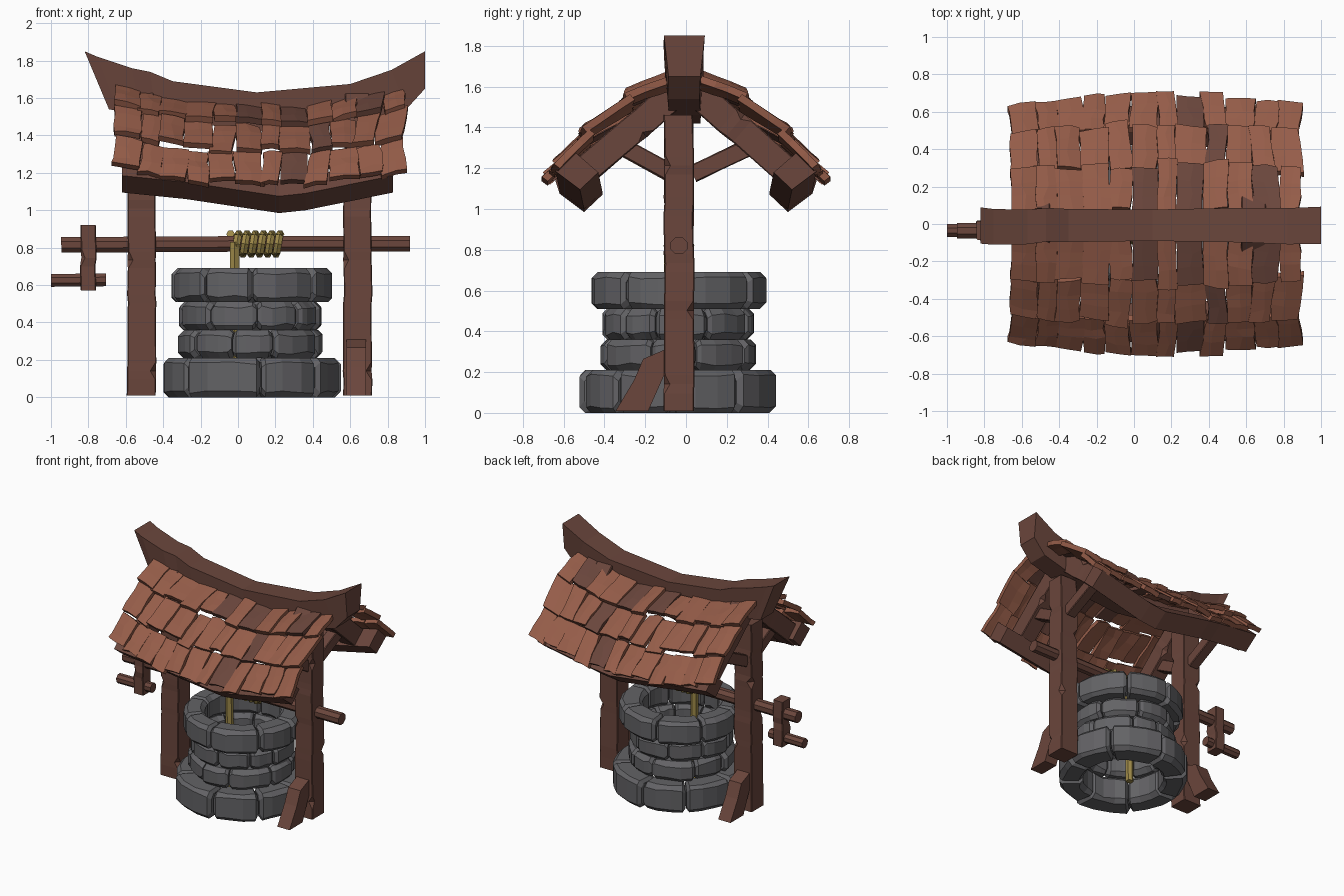
import bpy, bmesh, math, random
from mathutils import Vector as V

if "Cube" in bpy.data.objects:
    bpy.data.objects.remove(bpy.data.objects["Cube"])
random.seed(4)
J = lambda a: random.uniform(-a, a)


def material(name, rgb):
    m = bpy.data.materials.new(name)
    m.diffuse_color = (*rgb, 1)
    m.use_nodes = True
    m.node_tree.nodes["Principled BSDF"].inputs["Base Color"].default_value = m.diffuse_color
    return m


WOOD = material("brown wood", (0.145, 0.061, 0.045))
TILE = material("red brown shingle", (0.30, 0.108, 0.066))
STONE = material("grey stone", (0.125, 0.124, 0.132))
ROPE = material("straw rope", (0.34, 0.25, 0.065))


def loft(bm, rings, mat=0):
    """Skin a list of equal point rings and cap both ends."""
    rows = [[bm.verts.new(p) for p in r] for r in rings]
    n = len(rows[0])
    faces = [bm.faces.new(rows[0][::-1]), bm.faces.new(rows[-1])]
    for a, b in zip(rows, rows[1:]):
        for i in range(n):
            k = (i + 1) % n
            faces.append(bm.faces.new((a[i], a[k], b[k], b[i])))
    for f in faces:
        f.material_index = mat


def finish(name, bm, *mats):
    bmesh.ops.recalc_face_normals(bm, faces=bm.faces)
    me = bpy.data.meshes.new(name)
    bm.to_mesh(me)
    bm.free()
    for m in mats:
        me.materials.append(m)
    ob = bpy.data.objects.new(name, me)
    bpy.context.collection.objects.link(ob)
    return ob


def section(w, h, cuts):
    """Rectangle w x h with a separate chamfer for each corner."""
    pts = []
    for (sx, sy), c in zip(((-1, -1), (1, -1), (1, 1), (-1, 1)), cuts):
        a, b = (sx * (w / 2 - c), sy * h / 2), (sx * w / 2, sy * (h / 2 - c))
        pts += [a, b] if sx * sy < 0 else [b, a]
    return pts


def beam(name, p0, p1, w, h, side=(1, 0, 0), nicks=(), taper=1.0, c=0.005, wob=0.004):
    """Hewn timber; nicks are (fraction, corner, depth)."""
    p0, p1, u = V(p0), V(p1), V(side)
    d = p1 - p0
    v = d.normalized().cross(u)
    half = 0.045 / d.length
    stops = {0: None, 1: None}
    for t, k, dep in nicks:
        stops.update({t - half: None, t: (k, dep), t + half: None})
    rings = []
    for t in sorted(stops):
        cuts = [c] * 4
        if stops[t]:
            cuts[stops[t][0]] = stops[t][1]
        s = 1 + (taper - 1) * t
        o = p0 + d * t + u * J(wob) + v * J(wob)
        rings.append([o + u * x + v * y for x, y in section(w * s, h * s, cuts)])
    bm = bmesh.new()
    loft(bm, rings)
    return finish(name, bm, WOOD)


def tube(name, path, r, sides, mat):
    path = [V(p) for p in path]
    rings = []
    for i, p in enumerate(path):
        d = (path[min(i + 1, len(path) - 1)] - path[max(i - 1, 0)]).normalized()
        u = d.cross(V((0, 1, 0) if abs(d.y) < 0.9 else (1, 0, 0))).normalized()
        v = d.cross(u)
        rings.append([p + r * (u * math.cos(a) + v * math.sin(a))
                      for a in (math.tau * (k + 0.5) / sides for k in range(sides))])
    bm = bmesh.new()
    loft(bm, rings)
    return finish(name, bm, mat)


# Stone wall: four courses of chunky bevelled blocks
CX, CY = 0.07, -0.04
courses = [(0.0, 0.21, 0.472, 0.29, 8), (0.21, 0.36, 0.377, 0.26, 9),
           (0.36, 0.51, 0.372, 0.26, 9), (0.51, 0.69, 0.43, 0.272, 8)]
for ci, (z0, z1, R, r, n) in enumerate(courses):
    bm = bmesh.new()
    cutsA = [math.tau * (i + 0.37 * ci) / n + J(0.14) for i in range(n)]
    cutsA.append(cutsA[0] + math.tau)
    for a0, a1 in zip(cutsA, cutsA[1:]):
        a0, a1, bump = a0 + 0.01, a1 - 0.01, J(0.011)
        e = 0.022 / R
        rings = []
        for a, s in ((a0, 0.78), (a0 + e, 1), ((a0 * 2 + a1) / 3, 1),
                     ((a0 + a1 * 2) / 3, 1), (a1 - e, 1), (a1, 0.78)):
            w, h = (R + bump - r) * s, (z1 - z0) * s
            k = [0.02 + random.random() * 0.016 for _ in range(4)]
            mid, zc = (R + bump + r) / 2 + J(0.005), (z0 + z1) / 2
            rings.append([(CX + (mid + x) * math.cos(a), CY + (mid + x) * math.sin(a), zc + y)
                          for x, y in section(w, h, k)])
        loft(bm, rings)
    finish(f"stone_course_{ci + 1}", bm, STONE)

# Posts, rafters, braces and slanted feet
PY = -0.035
for side, px, f in (("left", -0.515, 1), ("right", 0.64, -1)):
    beam(f"{side}_post", (px, PY, 0.01), (px, PY, 1.46), 0.155, 0.15,
         nicks=((0.09, 1, 0.03), (0.34, 2, 0.035), (0.5, 0, 0.03), (0.69, 3, 0.04), (0.83, 1, 0.03)),
         taper=0.95)
    for s, word in ((1, "back"), (-1, "front")):
        beam(f"{side}_{word}_rafter", (px, s * 0.04, 1.58), (px, s * 0.54, 1.15), 0.13, 0.14,
             nicks=((0.4, 1, 0.03),))
        beam(f"{side}_{word}_brace", (px, s * 0.05 + PY / 2, 1.17), (px, s * 0.37, 1.335), 0.08, 0.085)
    bm = bmesh.new()
    foot = [(0.31, 0.01), (0.15, 0.01), (0.07, 0.19), (0.07, 0.31), (0.175, 0.265), (0.22, 0.16)]
    loft(bm, [[(px + x, PY + f * y, z) for y, z in foot] for x in (-0.06, 0.045)])
    finish(f"{side}_post_foot", bm, WOOD)

# Sagging ridge beam with upswept ends: (x top, z top, x bottom, z bottom)
ridge = [(-0.82, 1.85, -0.69, 1.54), (-0.75, 1.82, -0.64, 1.53), (-0.57, 1.76, -0.52, 1.51),
         (-0.47, 1.74, -0.44, 1.50), (-0.35, 1.69, -0.33, 1.48), (0.10, 1.63, 0.10, 1.42),
         (0.60, 1.675, 0.62, 1.46), (0.82, 1.75, 0.90, 1.54), (1.0, 1.85, 1.0, 1.65)]
bm = bmesh.new()
rings = []
for i, (xt, zt, xb, zb) in enumerate(ridge):
    wt, wb = 0.082 + 0.018 * abs(xt), 0.078
    y = -0.01 + J(0.006)
    rings.append([(xt, y - wt, zt), (xt, y + wt, zt), (xb, y + wb, zb), (xb, y - wb, zb)])
loft(bm, rings)
finish("ridge_beam", bm, WOOD)

# Sagging eave beams, one per side
for s, word in ((1, "back"), (-1, "front")):
    bm = bmesh.new()
    rings = []
    for x, dy, dz in ((-0.62, 0, 0), (-0.28, 0, -0.035), (-0.18, 0, -0.05), (0.22, -0.02, -0.11),
                      (0.36, -0.02, -0.095), (0.83, 0, 0)):
        rings.append([(x, s * (y + dy), z + dz) for y, z in
                      ((0.64, 1.185), (0.52, 1.095), (0.43, 1.18), (0.54, 1.275))])
    loft(bm, rings)
    finish(f"{word}_eave_beam", bm, WOOD)

# Shingles: three rows per side over a sagging roof surface
PROF = [(0.07, 1.68), (0.28, 1.56), (0.475, 1.395), (0.61, 1.215)]


def roof(x, row, t, lift, s):
    (y0, z0), (y1, z1) = PROF[row], PROF[row + 1]
    d = V((0, y1 - y0, z1 - z0))
    n = V((0, -d.z, d.y)).normalized()
    sag = max(0, 1 - ((x - 0.14) / 0.8) ** 2)
    p = V((x, y0, z0)) + d * t + n * lift
    p.z -= sag * (0.125 - 0.016 * (row + t))
    p.y += sag * 0.02 * (row + t)
    return (p.x, s * p.y, p.z)


DARK = [(0.0, 0.29, 0.65), (0.48,), (0.30,)]      # x of brown shingles in each row
for row in range(3):
    N = 12
    edges = [-0.66 + 1.55 * i / N + (J(0.02) if 0 < i < N else 0) for i in range(N + 1)]
    bms = {1: bmesh.new(), -1: bmesh.new()}
    for a, b in zip(edges, edges[1:]):
        x, w = (a + b) / 2, (b - a) / 2
        skew, up, roll = J(0.016), J(0.013), J(0.012)
        t0, t1 = -0.01 + J(0.05), 1.0 + J(0.1)
        prof = []
        for t, lift in ((t0, 0.004), (t0 + 0.33, 0.015), (0.66 + J(0.1), 0.027), (t1, 0.036)):
            wl, wr = w + J(0.008), w + J(0.008)
            o = x + skew * (t - 0.5) * 2
            prof.append([(o - wl, t + J(0.04), lift + up - roll),
                         (o + J(0.02), t + J(0.04), lift + up + 0.005),
                         (o + wr, t + J(0.04), lift + up + roll)])
        mat = 1 if any(abs(x - d) < 0.066 for d in DARK[row]) else 0
        for s in (1, -1):
            loft(bms[s], [[roof(px, row, t, l, s) for px, t, l in p] +
                          [roof(px, row, t, l - 0.036, s) for px, t, l in p[::-1]] for p in prof], mat)
    for s, word in ((1, "back"), (-1, "front")):
        finish(f"{word}_shingle_row_{row + 1}", bms[s], TILE, WOOD)

# Winch: axle, crank arm and handle
AZ = 0.82
tube("winch_axle", [(-0.945, PY, AZ - 0.005), (0, PY, AZ), (0.92, PY, AZ)], 0.045, 8, WOOD)
beam("crank_arm", (-0.80, PY, 0.57), (-0.80, PY, 0.92), 0.082, 0.10, nicks=((0.5, 0, 0.02),))
tube("crank_handle", [(-1.0, PY, 0.625), (-0.705, PY, 0.628)], 0.037, 8, WOOD)

# Rope: coil around the axle and the length hanging into the well
turns, steps = 6, 8
coil = [(-0.04 + 0.265 * i / (turns * steps), PY + 0.053 * math.sin(math.tau * i / steps),
         AZ + 0.053 * math.cos(math.tau * i / steps)) for i in range(turns * steps + 1)]
tube("rope_coil", coil, 0.023, 6, ROPE)
tube("hanging_rope", [(-0.018, -0.08, 0.83), (-0.018, -0.075, 0.4), (-0.018, -0.07, 0.05)], 0.029, 6, ROPE)
